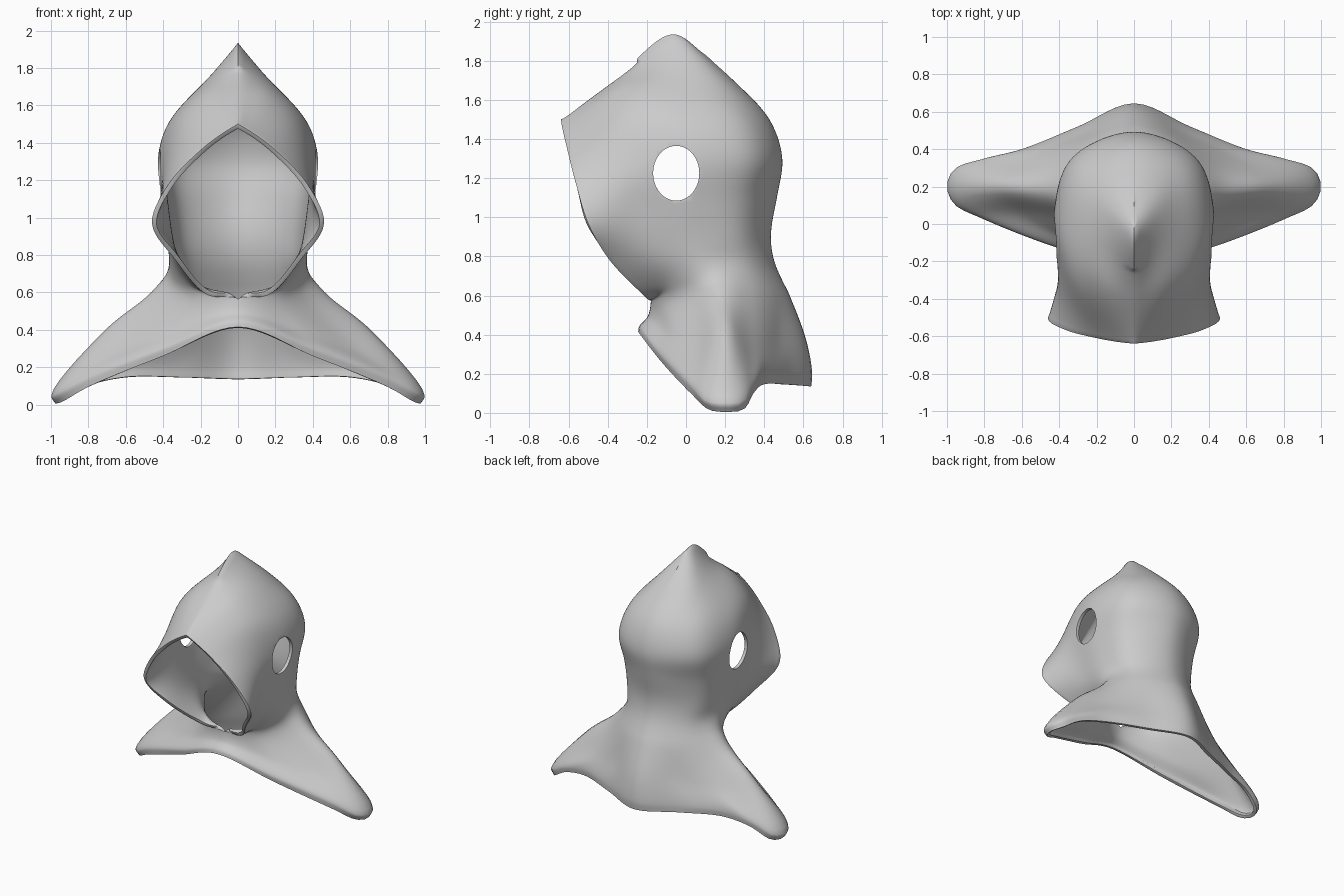
import bpy, bmesh, math
from mathutils import Vector

if "Cube" in bpy.data.objects:
    bpy.data.objects.remove(bpy.data.objects["Cube"])

# Half profiles, front to back: the cape first (hem, rounded edge, mid cape, collar)
CAPE = [
    [(0, -.245, .415), (.4, -.125, .26), (.8, .03, .095), (.94, .12, .015), (.98, .2, .005),
     (.94, .29, .015), (.8, .345, .1), (.6, .395, .145), (.3, .52, .145), (0, .64, .135)],
    [(0, -.238, .445), (.4, -.13, .3), (.8, .025, .145), (.965, .11, .06), (1, .2, .05),
     (.965, .29, .06), (.8, .35, .14), (.6, .4, .19), (.3, .52, .2), (0, .645, .2)],
    [(0, -.195, .495), (.3, -.1, .42), (.58, .05, .34), (.71, .2, .4),
     (.57, .34, .34), (.3, .47, .37), (0, .615, .37)],
    [(0, -.18, .565), (.2, -.12, .56), (.35, .03, .59), (.46, .18, .605),
     (.37, .33, .6), (.2, .46, .6), (0, .53, .6)],
]
# Hood profiles, from the rim of the face opening to the back; last one is the top ridge
HOOD = [
    [(.16, -.2, .585), (.32, -.05, .69), (.37, .12, .74), (.27, .34, .76), (0, .45, .78)],
    [(.34, -.39, .78), (.36, -.15, .83), (.375, .08, .88), (.3, .3, .9), (0, .435, .92)],
    [(.46, -.5, .97), (.395, -.25, 1.03), (.405, .05, 1.08), (.32, .31, 1.1), (0, .47, 1.12)],
    [(.37, -.565, 1.18), (.405, -.25, 1.25), (.43, .05, 1.3), (.34, .35, 1.3), (0, .495, 1.3)],
    [(.2, -.61, 1.36), (.33, -.28, 1.51), (.375, .02, 1.5), (.29, .3, 1.5), (0, .43, 1.5)],
    [(.09, -.63, 1.445), (.18, -.3, 1.665), (.215, 0, 1.69), (.155, .19, 1.69), (0, .265, 1.68)],
    [(0, -.64, 1.5), (0, -.36, 1.71), (0, -.07, 1.935), (0, .1, 1.83)],
]


def spline(pts, steps, mirrored):
    """Centripetal smooth curve through pts; mirrored ends continue across x = 0."""
    p = [Vector(q) for q in pts]

    def extra(end, inner):
        if mirrored and end.x == 0 and inner.x > 0:
            return Vector((-inner.x, inner.y, inner.z))
        return 2 * end - inner
    p = [extra(p[0], p[1])] + p + [extra(p[-1], p[-2])]
    out = []
    for a, b, c, d in zip(p, p[1:], p[2:], p[3:]):
        u, v, w = [max((y - x).length, 1e-4) ** .5 for x, y in ((a, b), (b, c), (c, d))]
        m1 = v * ((b - a) / u - (c - a) / (u + v)) + (c - b)
        m2 = v * ((d - c) / w - (d - b) / (v + w)) + (c - b)
        for k in range(steps):
            t = k / steps
            out.append((2 * t**3 - 3 * t * t + 1) * b + (t**3 - 2 * t * t + t) * m1
                       + (3 * t * t - 2 * t**3) * c + (t**3 - t * t) * m2)
    return out + [p[-2]]


def resample(pts, n):
    """n + 1 points evenly spaced along a polyline."""
    lens = [0]
    for a, b in zip(pts, pts[1:]):
        lens.append(lens[-1] + (b - a).length)
    out, k = [], 0
    for i in range(n + 1):
        s = lens[-1] * i / n
        while k < len(pts) - 2 and lens[k + 1] < s:
            k += 1
        out.append(pts[k].lerp(pts[k + 1], (s - lens[k]) / (lens[k + 1] - lens[k])))
    return out


def apply(obj, kind, **settings):
    """Add a modifier, set it up and apply it."""
    mod = obj.modifiers.new("mod", kind)
    for key, value in settings.items():
        setattr(mod, key, value)
    bpy.ops.object.select_all(action='DESELECT')
    obj.select_set(True)
    bpy.context.view_layer.objects.active = obj
    bpy.ops.object.modifier_apply(modifier=mod.name)


# Loft one half of the hood and cape
COLS, STEPS = 48, 7
rows = [resample(spline(r, 16, True), COLS) for r in CAPE + HOOD]
cols = [spline([r[j] for r in rows], STEPS, False) for j in range(COLS + 1)]
bm = bmesh.new()
grid = [[bm.verts.new((max(v.x, 0), v.y, max(v.z, 0))) for v in col] for col in cols]
for a, b in zip(grid, grid[1:]):
    for i in range(len(a) - 1):
        bm.faces.new((a[i], b[i], b[i + 1], a[i + 1]))
# Keep the front of the cape closed on the centre line
for v in grid[0][:3 * STEPS + 1]:
    v.co.x = 0
mesh = bpy.data.meshes.new("hooded_cape")
bm.to_mesh(mesh)
bm.free()
hood = bpy.data.objects.new("hooded_cape", mesh)
bpy.context.collection.objects.link(hood)
apply(hood, 'MIRROR', merge_threshold=.0005)

# Relax the head cloth, leaving the open edges, the cape and the peak in place
bm = bmesh.new()
bm.from_mesh(mesh)
inner = [v for v in bm.verts if not v.is_boundary and .65 < v.co.z < 1.8]
for _ in range(5):
    bmesh.ops.smooth_vert(bm, verts=inner, factor=.5,
                          use_axis_x=True, use_axis_y=True, use_axis_z=True)
bm.to_mesh(mesh)
bm.free()

# Cloth thickness, ear holes cut through both sides, softened rims
apply(hood, 'SOLIDIFY', thickness=.025, offset=-1)
bpy.ops.mesh.primitive_cylinder_add(vertices=48, radius=1, depth=2, location=(0, -.05, 1.225),
                                    rotation=(0, math.pi / 2, 0))
cutter = bpy.context.object
cutter.name = "ear_hole_cutter"
cutter.scale = (.14, .118, 1)
cutter.hide_render = True
apply(hood, 'BOOLEAN', operation='DIFFERENCE', object=cutter, solver='EXACT')
bpy.data.objects.remove(cutter)
apply(hood, 'BEVEL', width=.006, segments=2, limit_method='ANGLE', angle_limit=math.radians(65))
bpy.ops.object.shade_smooth_by_angle(angle=math.radians(60))
